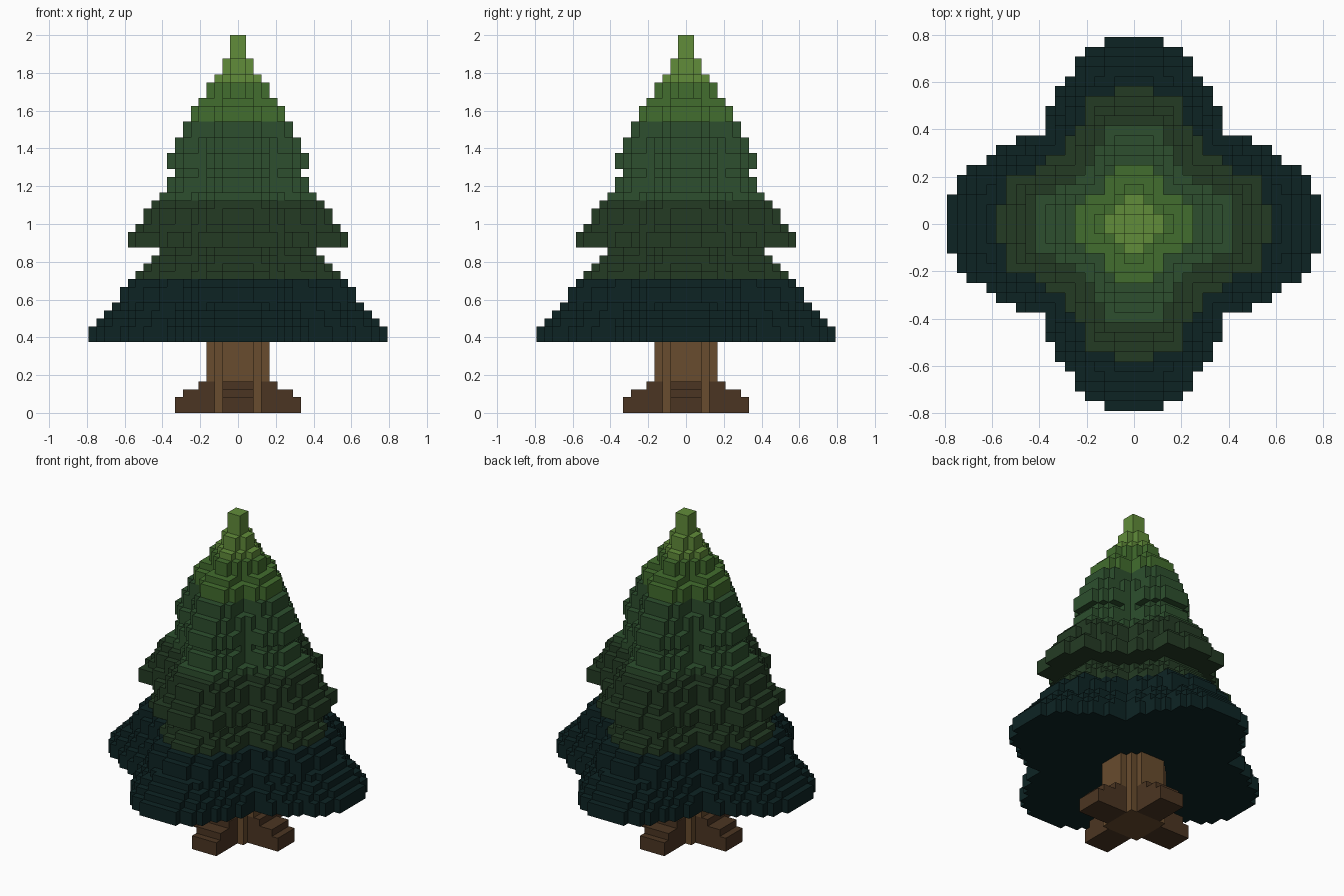
import bpy
import bmesh
from mathutils import Vector

cube = bpy.data.objects.get("Cube")
if cube:
    bpy.data.objects.remove(cube)

V = 2 / 48  # edge of one block

# Star outline of the widest layer: reach in y for each block column in x
STAR = [19, 19, 19, 18, 18, 17, 15, 14, 12, 9, 9, 9, 8, 8, 7, 6, 6, 5, 3]
# Half-width in blocks of each foliage layer, from the bottom up
REACH = [19, 19, 18, 17, 16, 15, 15, 14, 13, 12, 11, 10,
         14, 14, 13, 12, 12, 11, 10, 9, 9, 8,
         9, 9, 8, 8, 7, 7, 6, 6, 5, 4, 4, 3, 2, 2, 1, 1, 1]
FOLIAGE_BASE = 9
TRUNK = [4, 4, 3, 2]      # rounded trunk section, one quarter
ROOT = [8, 8, 7, 5]       # root length per layer

# name, first layer, sRGB colour
BANDS = [("lowest_foliage", 9, "deep teal green", (13, 36, 36)),
         ("lower_foliage", 17, "dark green", (36, 59, 36)),
         ("middle_foliage", 27, "forest green", (45, 79, 46)),
         ("upper_foliage", 37, "leaf green", (66, 109, 46)),
         ("treetop", 42, "light green", (97, 140, 58))]


def material(name, rgb):
    lin = [((c / 255 + 0.055) / 1.055) ** 2.4 for c in rgb] + [1]
    mat = bpy.data.materials.new(name)
    mat.use_nodes = True
    mat.diffuse_color = lin
    bsdf = mat.node_tree.nodes["Principled BSDF"]
    bsdf.inputs["Base Color"].default_value = lin
    bsdf.inputs["Roughness"].default_value = 0.9
    return mat


def mirrored(i, j, k):
    """Block of one quarter repeated in all four quarters."""
    return [(x, y, k) for x in (i, -1 - i) for y in (j, -1 - j)]


def in_star(i, j, reach):
    s = len(STAR) / reach
    x, y = (i + 0.4) * s, (j + 0.4) * s
    return x < len(STAR) and y < STAR[int(x)]


blocks = {}  # block position -> part name

# Trunk
for k in range(FOLIAGE_BASE):
    for i, depth in enumerate(TRUNK):
        for j in range(depth):
            for b in mirrored(i, j, k):
                blocks[b] = "trunk"

# Four stepped roots in a cross
for k, length in enumerate(ROOT):
    for i in range(3, length):
        for j in range(2):
            for b in mirrored(i, j, k) + mirrored(j, i, k):
                blocks[b] = "roots"

# Foliage layers
for n, reach in enumerate(REACH):
    k = FOLIAGE_BASE + n
    part = [band[0] for band in BANDS if band[1] <= k][-1]
    for i in range(reach):
        for j in range(reach):
            if in_star(i, j, reach):
                for b in mirrored(i, j, k):
                    blocks[b] = part


def build(part, mat):
    """Skin the blocks of one part with their exposed faces."""
    bm = bmesh.new()
    verts = {}

    def vert(p):
        key = tuple(p)
        if key not in verts:
            verts[key] = bm.verts.new(Vector(p) * V)
        return verts[key]

    for pos, owner in blocks.items():
        if owner != part:
            continue
        for axis in range(3):
            u, w = (axis + 1) % 3, (axis + 2) % 3
            for side in (0, 1):
                near = list(pos)
                near[axis] += 2 * side - 1
                if tuple(near) in blocks:
                    continue
                ring = []
                for du, dw in ((0, 0), (1, 0), (1, 1), (0, 1)):
                    p = list(pos)
                    p[axis] += side
                    p[u] += du
                    p[w] += dw
                    ring.append(vert(p))
                bm.faces.new(ring if side else ring[::-1])
    mesh = bpy.data.meshes.new(part)
    bm.to_mesh(mesh)
    bm.free()
    mesh.materials.append(mat)
    obj = bpy.data.objects.new(part, mesh)
    bpy.context.collection.objects.link(obj)


build("trunk", material("bark brown", (104, 76, 46)))
build("roots", material("dark root brown", (75, 53, 34)))
for part, _, colour, rgb in BANDS:
    build(part, material(colour, rgb))
